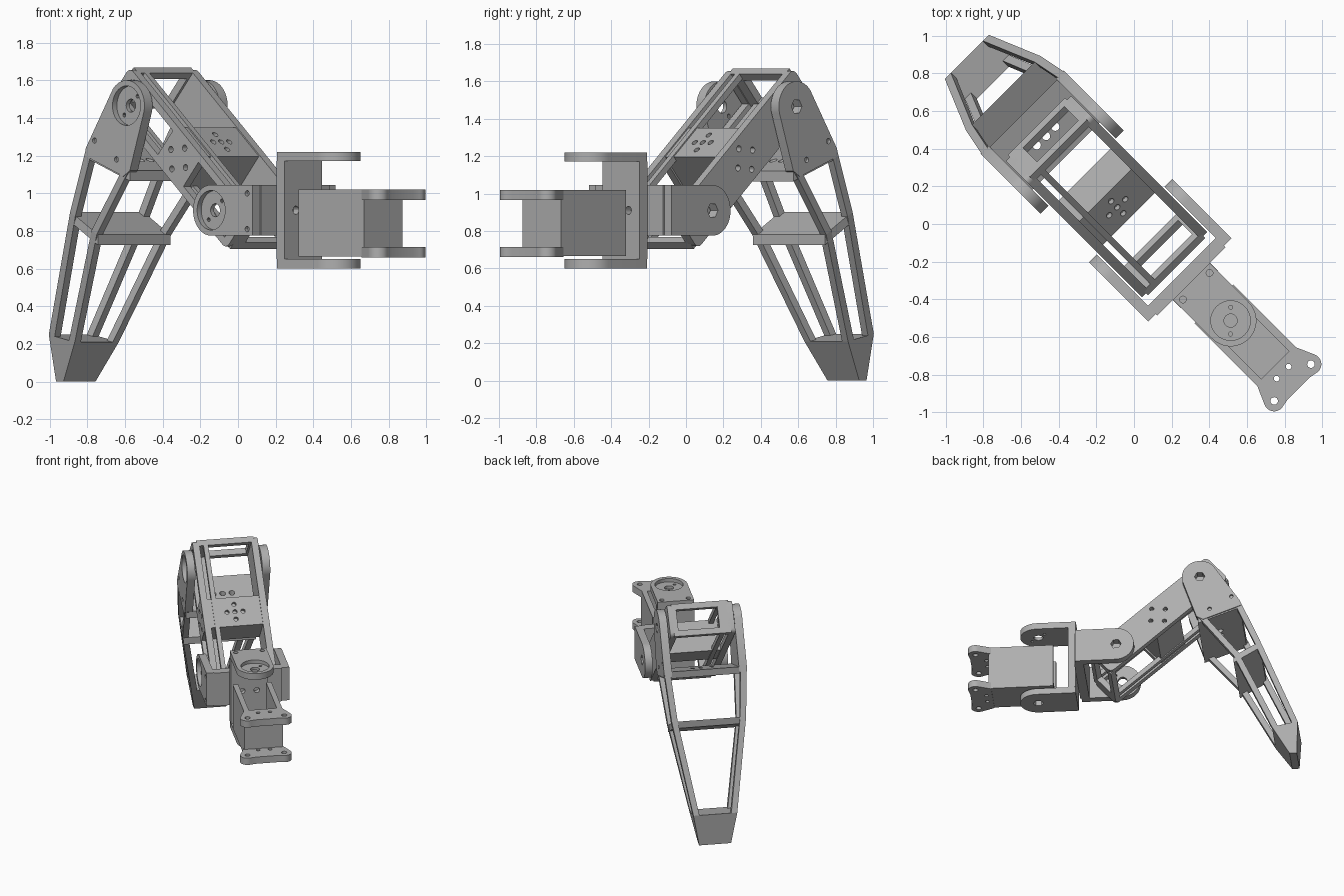
import bpy, bmesh
from math import cos, sin, pi, radians, atan2
from mathutils import Matrix, Vector

if "Cube" in bpy.data.objects:
    bpy.data.objects.remove(bpy.data.objects["Cube"])

grey = bpy.data.materials.new("plain grey")
grey.use_nodes = True
GREY = (0.43, 0.43, 0.43, 1)
grey.diffuse_color = GREY
grey.node_tree.nodes["Principled BSDF"].inputs["Base Color"].default_value = GREY

# The leg is laid out along u (outwards), w (sideways) and z, then turned diagonally
TURN = Matrix.Rotation(radians(135), 4, 'Z')
HIP = (-0.11, 0.91)       # hip pitch axis (u, z)
KNEE = (0.525, 1.465)     # knee axis (u, z)
SWIVEL = (-0.725, 0)      # vertical axis (u, w)
tilt = atan2(KNEE[1] - HIP[1], KNEE[0] - HIP[0])


def plan(u, w, z):
    return (u, w, z)


def side(u, z, w):
    return (u, w, z)


def thigh(s, n, w):
    return (HIP[0] + s * cos(tilt) - n * sin(tilt), w, HIP[1] + s * sin(tilt) + n * cos(tilt))


def thigh_top(s, w, n):
    return thigh(s, n, w)


def thigh_end(n, w, s):
    return thigh(s, n, w)


parts = []


def finish(name, bm):
    bmesh.ops.recalc_face_normals(bm, faces=bm.faces)
    mesh = bpy.data.meshes.new(name)
    bm.to_mesh(mesh)
    bm.free()
    mesh.materials.append(grey)
    ob = bpy.data.objects.new(name, mesh)
    bpy.context.scene.collection.objects.link(ob)
    ob.matrix_world = TURN
    parts.append(ob)
    return ob


def prism(name, profile, lo, hi, frame=plan):
    bm = bmesh.new()
    rings = [[bm.verts.new(frame(a, b, c)) for a, b in profile] for c in (lo, hi)]
    bm.faces.new(rings[0])
    bm.faces.new(rings[1])
    n = len(profile)
    for i in range(n):
        j = (i + 1) % n
        bm.faces.new((rings[0][i], rings[0][j], rings[1][j], rings[1][i]))
    return finish(name, bm)


def hull(name, points):
    bm = bmesh.new()
    verts = [bm.verts.new(p) for p in points]
    bmesh.ops.convex_hull(bm, input=verts)
    bmesh.ops.dissolve_limit(bm, angle_limit=0.01, verts=bm.verts, edges=bm.edges)
    return finish(name, bm)


def rect(a0, a1, b0, b1):
    return [(a0, b0), (a1, b0), (a1, b1), (a0, b1)]


def arc(c, r, start, end, steps=24):
    return [(c[0] + r * cos(radians(start + (end - start) * i / steps)),
             c[1] + r * sin(radians(start + (end - start) * i / steps))) for i in range(steps + 1)]


def circle(c, r, n=24):
    return arc(c, r, 0, 360, n)[:-1]


def rounded(a0, a1, b0, b1, r):
    return (arc((a1 - r, b1 - r), r, 0, 90, 5) + arc((a0 + r, b1 - r), r, 90, 180, 5)
            + arc((a0 + r, b0 + r), r, 180, 270, 5) + arc((a1 - r, b0 + r), r, 270, 360, 5))


def cut(ob, profile, lo, hi, frame=plan):
    cutter = prism("cutter", profile, lo, hi, frame)
    parts.remove(cutter)
    cutter.hide_render = True
    mod = ob.modifiers.new("cut", 'BOOLEAN')
    mod.operation, mod.solver, mod.object = 'DIFFERENCE', 'EXACT', cutter
    bpy.context.view_layer.update()
    result = bpy.data.meshes.new_from_object(ob.evaluated_get(bpy.context.evaluated_depsgraph_get()))
    ob.modifiers.clear()
    ob.data = result
    bpy.data.objects.remove(cutter)


def horn_seat(ob, c, inner, outer, frame):
    # round recess with a shaft hole and two pin holes
    mid = inner + (outer - inner) * 0.45
    far = outer + (outer - inner)
    cut(ob, circle(c, 0.105, 32), mid, far, frame)
    cut(ob, circle(c, 0.035), inner - 0.02, far, frame)
    for k in (1, -1):
        cut(ob, circle((c[0] + 0.05 * k, c[1] - 0.05 * k), 0.011, 10), inner - 0.02, far, frame)


def hex_seat(ob, c, lo, hi, frame):
    cut(ob, circle(c, 0.04, 6), lo - 0.02, hi + 0.02, frame)


# Hip servo tray: floor, walls and mounting ears
tray = prism("servo_tray", rect(-1.09, -0.6, -0.145, 0.145), 0.665, 1.02)
cut(tray, rect(-1.06, -0.5, -0.105, 0.105), 0.715, 1.1)
for name, lo, hi in (("upper", 0.965, 1.02), ("lower", 0.66, 0.715)):
    ear = (arc((-1.19, 0.138), 0.055, 60, 200, 12) + [(-1.235, 0.08), (-1.235, -0.08)]
           + arc((-1.19, -0.138), 0.055, 160, 300, 12) + [(-1.07, -0.145), (-1.07, 0.145)])
    ears = prism(name + "_mounting_ears", ear, lo, hi)
    for k in (1, -1):
        cut(ears, circle((-1.19, 0.138 * k), 0.02, 16), lo - 0.1, hi + 0.1)
        cut(ears, circle((-1.115, 0.045 * k), 0.015, 12), lo - 0.1, hi + 0.1)

# Swivel bracket: vertical wall with a round-ended arm above and below
swivel_arm = arc(SWIVEL, 0.137, 90, 270) + [(-0.43, -0.137), (-0.43, 0.137)]
top_arm = prism("swivel_top_arm", swivel_arm, 1.17, 1.22)
horn_seat(top_arm, SWIVEL, 1.17, 1.22, plan)
low_arm = prism("swivel_bottom_arm", swivel_arm, 0.6, 0.65)
hex_seat(low_arm, SWIVEL, 0.6, 0.65, plan)
for k in (1, -1):
    cut(top_arm, circle((-0.467, 0.1 * k), 0.018, 14), 1.2, 1.3)
wall = prism("swivel_wall", rect(-0.49, -0.43, -0.14, 0.14), 0.65, 1.17)
for k in (1, -1):
    cut(wall, circle((0.055 * k, 0.91), 0.022, 14), -0.6, -0.45, lambda w, z, u: (u, w, z))

# Hip bracket: wall across with arms on both sides
hip_arm = arc(HIP, 0.135, -90, 90) + [(-0.42, 1.045), (-0.42, 0.775)]
front_arm = prism("hip_front_arm", hip_arm, 0.255, 0.312, side)
horn_seat(front_arm, HIP, 0.255, 0.312, side)
back_arm = prism("hip_back_arm", hip_arm, -0.312, -0.255, side)
hex_seat(back_arm, HIP, -0.312, -0.255, side)
for z in (0.81, 1.0):
    cut(front_arm, circle((-0.38, z), 0.015, 12), 0.29, 0.4, side)
prism("hip_wall", rect(-0.43, -0.36, -0.256, 0.256), 0.775, 1.045)

# Thigh: solid plate on one side, open lattice on the other
outline = rounded(-0.17, 1.01, -0.125, 0.125, 0.035)
plate = prism("thigh_plate", outline, -0.245, -0.195, thigh)
lattice = prism("thigh_lattice", outline, 0.195, 0.245, thigh)
for a, b in ((-0.12, 0.29), (0.545, 0.96)):
    cut(lattice, rect(a, b, -0.085, 0.085), 0.1, 0.3, thigh)
for k in range(4):
    spot = (0.417 + 0.073 * cos(k * pi / 2), 0.073 * sin(k * pi / 2))
    cut(plate, circle(spot, 0.017, 14), -0.3, -0.205, thigh)
    cut(lattice, circle(spot, 0.017, 14), 0.205, 0.3, thigh)
for name, lo, hi in (("lower", -0.17, -0.125), ("upper", 0.965, 1.01)):
    end = prism("thigh_" + name + "_end", rect(-0.125, 0.125, -0.215, 0.215), lo, hi, thigh_end)
    cut(end, rect(-0.08, 0.08, -0.18, 0.13), lo - 0.1, hi + 0.1, thigh_end)
for name, lo, hi in (("top", 0.09, 0.125), ("bottom", -0.125, -0.09)):
    prism("thigh_inner_rail_" + name, rect(-0.14, 0.98, 0.13, 0.165), lo, hi, thigh_top)
block = prism("thigh_middle_block", rect(0.3, 0.534, -0.2, 0.2), -0.118, 0.118, thigh_top)
for a, b in ((0, 0), (1, 0), (-1, 0), (0, 1), (0, -1)):
    cut(block, circle((0.417 + 0.06 * a, 0.06 * b), 0.017, 12), 0.09, 0.2, thigh_top)

# Shin: rings of (outer u, z), (inner u, z), half width, from knee to foot
LEVELS = [((0.83, 1.24), (0.51, 1.12), 0.31),
          ((0.98, 0.90), (0.78, 0.78), 0.28),
          ((1.255, 0.25), (1.06, 0.21), 0.165),
          ((1.245, 0.0), (1.19, 0.0), 0.12)]
T = 0.045


def rail_end(level, outer, sign):
    o, i, half = level
    start, other = (o, i) if outer else (i, o)
    a = Vector(start)
    b = a + (Vector(other) - a).normalized() * T
    return [(p.x, sign * w, p.y) for p in (a, b) for w in (half, half - T)]


for sign, name in ((1, "front"), (-1, "back")):
    # knee plate
    lo, hi = sorted((0.252 * sign, 0.312 * sign))
    knee = prism("knee_" + name + "_plate",
                 arc(KNEE, 0.135, 40, 195) + [(0.5, 1.12), (0.55, 1.09), (0.84, 1.2), LEVELS[0][0]],
                 lo, hi, side)
    if sign > 0:
        horn_seat(knee, KNEE, lo, hi, side)
    else:
        hex_seat(knee, KNEE, lo, hi, side)
    for spot in ((0.765, 1.28), (0.6, 1.18)):
        a, b = sorted((0.295 * sign, 0.4 * sign))
        cut(knee, circle(spot, 0.015, 12), a, b, side)
    # long rails
    for k in (0, 1):
        for outer in (True, False):
            hull(f"shin_{name}_{'outer' if outer else 'inner'}_rail_{k + 1}",
                 rail_end(LEVELS[k], outer, sign) + rail_end(LEVELS[k + 1], outer, sign))

# Cross panels between the rails
for (o, i, half), name in zip(LEVELS, ("knee", "middle")):
    h = half - 0.008
    panel = hull("shin_" + name + "_panel",
                 [(u, w, z - d) for u, z in (o, i) for w in (h, -h) for d in (0, 0.055)])
    if name == "knee":
        for w in (-0.07, 0, 0.07):
            cut(panel, circle((0.66, w), 0.022, 14), 1.0, 1.4)

# Foot wedge
hull("foot", [(u, s * half, z) for o, i, half in LEVELS[2:] for u, z in (o, i) for s in (1, -1)])

# Smooth the round parts, keep the edges sharp
for ob in parts:
    ob.select_set(True)
bpy.context.view_layer.objects.active = parts[0]
bpy.ops.object.shade_smooth_by_angle(angle=radians(25))
